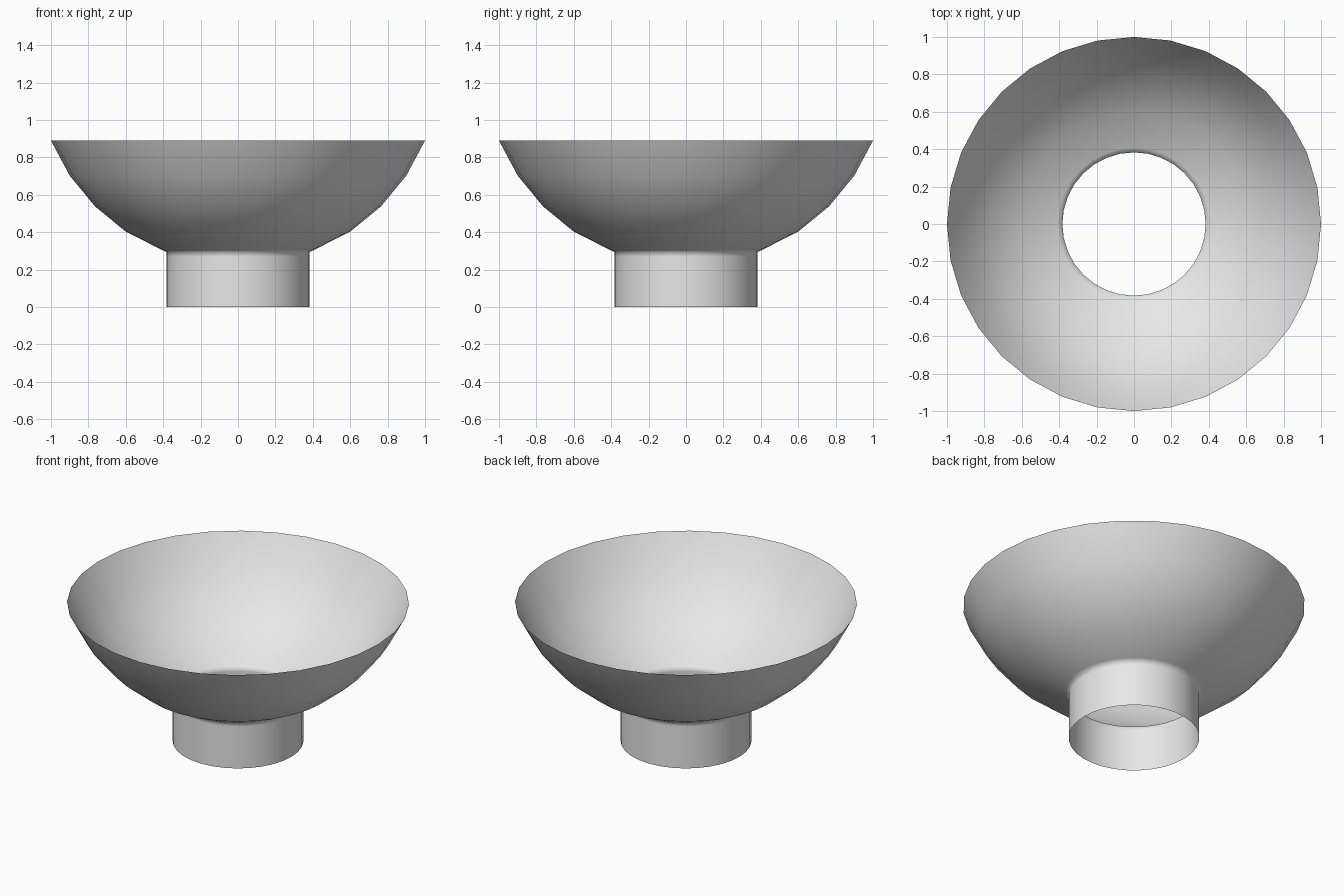
import bpy
import bmesh
from math import sin, cos, radians, pi

if "Cube" in bpy.data.objects:
    bpy.data.objects.remove(bpy.data.objects["Cube"])

SEGMENTS = 32
RIM_Z = 0.89
RIM_ANGLE = 67.5                        # rim, measured from the sphere's south pole
RADIUS = 1 / sin(radians(RIM_ANGLE))    # sphere the bowl is cut from
CENTRE_Z = RIM_Z + RADIUS * cos(radians(RIM_ANGLE))
NECK_R, NECK_Z = 0.383, 0.295

# Profile: straight neck, tight support loops at the joint, spherical bowl
profile = [(NECK_R, 0), (NECK_R, NECK_Z - 0.025), (NECK_R, NECK_Z), (NECK_R + 0.025, NECK_Z + 0.011)]
for step in range(4):
    a = radians(RIM_ANGLE - 11.25 * (3 - step))
    profile.append((RADIUS * sin(a), CENTRE_Z - RADIUS * cos(a)))

# Spin the profile into one open, single-walled shell
bm = bmesh.new()
verts = [bm.verts.new((r, 0, z)) for r, z in profile]
edges = [bm.edges.new(pair) for pair in zip(verts, verts[1:])]
bmesh.ops.spin(bm, geom=verts + edges, cent=(0, 0, 0), axis=(0, 0, 1),
               angle=2 * pi, steps=SEGMENTS, use_duplicate=False)
bmesh.ops.remove_doubles(bm, verts=bm.verts, dist=0.0005)

# Face the shell outward and shade it smooth
bm.normal_update()
inward = [f for f in bm.faces
          if f.normal.x * f.calc_center_median().x + f.normal.y * f.calc_center_median().y < 0]
bmesh.ops.reverse_faces(bm, faces=inward)
for f in bm.faces:
    f.smooth = True

mesh = bpy.data.meshes.new("bowl_with_neck")
bm.to_mesh(mesh)
bm.free()
bowl = bpy.data.objects.new("bowl_with_neck", mesh)
bpy.context.collection.objects.link(bowl)

# Plain light grey
grey = bpy.data.materials.new("light_grey")
grey.use_nodes = True
colour = (0.8, 0.8, 0.8, 1)
grey.diffuse_color = colour
grey.node_tree.nodes["Principled BSDF"].inputs["Base Color"].default_value = colour
mesh.materials.append(grey)
